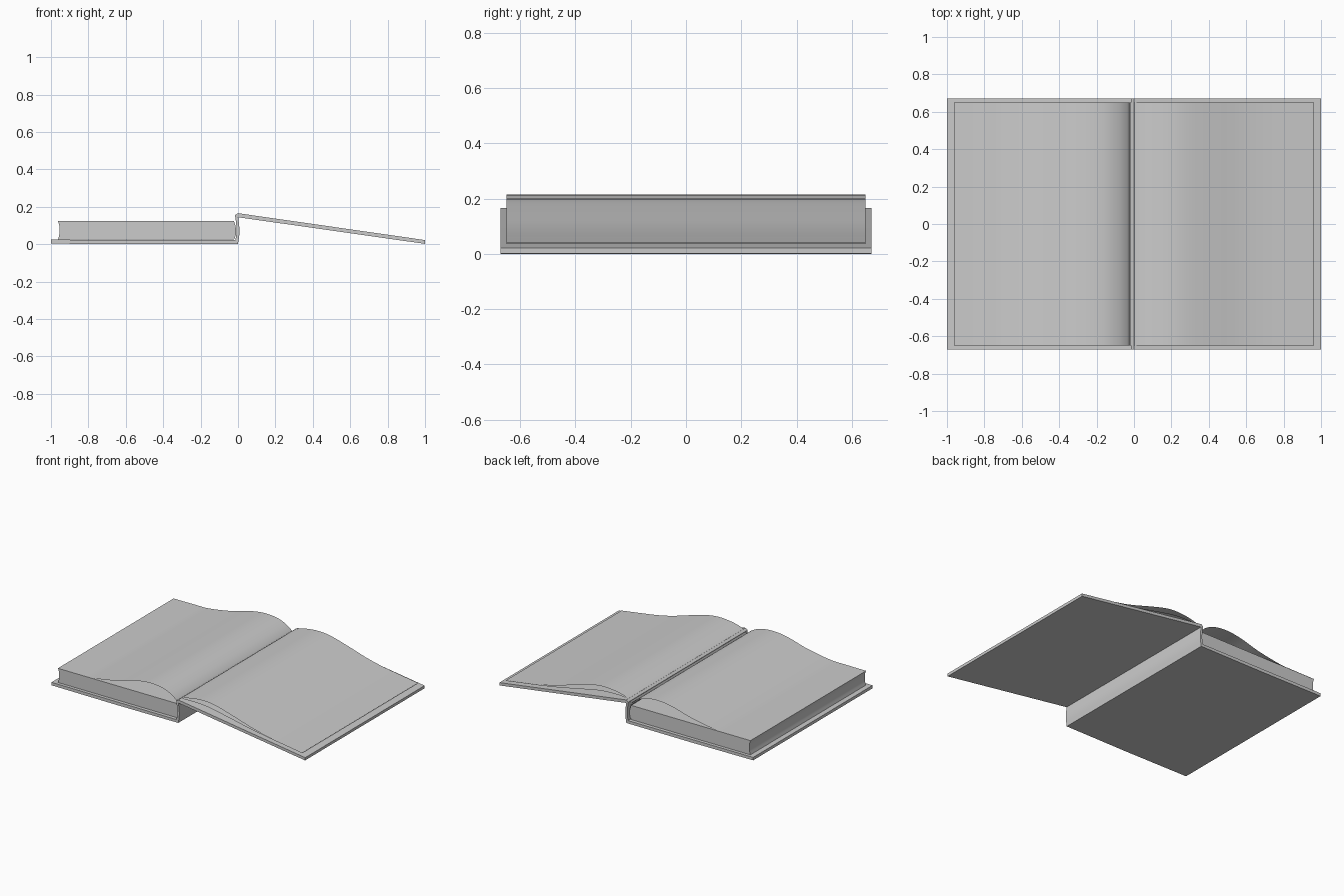
import bpy, bmesh
from mathutils import Vector

if "Cube" in bpy.data.objects:
    bpy.data.objects.remove(bpy.data.objects["Cube"])


def smooth_path(pts, n=6):
    """Catmull-Rom samples through (x, z) points."""
    p = [Vector(q) for q in pts]
    p = [2 * p[0] - p[1]] + p + [2 * p[-1] - p[-2]]
    out = []
    for a, b, c, d in zip(p, p[1:], p[2:], p[3:]):
        for i in range(n):
            t = i / n
            out.append(0.5 * (2 * b + (c - a) * t + (2 * a - 5 * b + 4 * c - d) * t * t
                              + (3 * b - a - 3 * c + d) * t ** 3))
    return out + [p[-2]]


def extrude_profile(name, pts, half, closed):
    """Sweep an x-z profile along y; closed profiles get end caps."""
    bm = bmesh.new()
    rows = [[bm.verts.new((x, y, z)) for x, z in pts] for y in (-half, half)]
    n = len(pts)
    for i in range(n if closed else n - 1):
        j = (i + 1) % n
        bm.faces.new((rows[0][i], rows[0][j], rows[1][j], rows[1][i]))
    if closed:
        for r in rows:
            bm.faces.new(r)
        bmesh.ops.recalc_face_normals(bm, faces=bm.faces)
    else:
        bm.normal_update()
        for f in bm.faces:
            if f.normal.z < 0 and abs(f.normal.z) > 0.05:
                bmesh.ops.reverse_faces(bm, faces=list(bm.faces))
                break
    me = bpy.data.meshes.new(name)
    bm.to_mesh(me)
    bm.free()
    ob = bpy.data.objects.new(name, me)
    bpy.context.collection.objects.link(ob)
    bpy.ops.object.select_all(action='DESELECT')
    ob.select_set(True)
    bpy.context.view_layer.objects.active = ob
    bpy.ops.object.shade_smooth_by_angle(angle=0.6)
    return ob


# Hard cover: flat left board, upright spine, sloping right board
spine_out = smooth_path([(0.0, 0.002), (0.007, 0.05), (0.007, 0.09), (0.001, 0.144)], 4)
spine_in = smooth_path([(-0.016, 0.155), (-0.009, 0.1), (-0.008, 0.06), (-0.014, 0.022)], 4)
cover = ([(-1, 0.003), (-0.5, 0.0)] + [tuple(p) for p in spine_out]
         + [(0.999, 0.002), (1.0, 0.022), (0.012, 0.164), (0.0, 0.166)]
         + [tuple(p) for p in spine_in] + [(-1, 0.024)])
extrude_profile("cover", cover, 0.672, True)

# Left page block with a hollow fore edge and rounded back
fore = smooth_path([(-0.963, 0.125), (-0.955, 0.095), (-0.955, 0.055), (-0.963, 0.024)], 4)
back = smooth_path([(-0.022, 0.024), (-0.012, 0.05), (-0.012, 0.09), (-0.022, 0.125)], 4)
extrude_profile("page_block", [tuple(p) for p in fore + back], 0.65, True)

# Loose curved leaves
leaves = {
    "left_leaf": [(-0.963, 0.126), (-0.8, 0.127), (-0.68, 0.130), (-0.5, 0.160),
                  (-0.36, 0.198), (-0.25, 0.214), (-0.15, 0.207), (-0.08, 0.182),
                  (-0.035, 0.150), (-0.023, 0.128)],
    "right_leaf": [(-0.022, 0.128), (-0.016, 0.150), (0.01, 0.170), (0.08, 0.190),
                   (0.18, 0.200), (0.28, 0.190), (0.42, 0.152), (0.56, 0.110),
                   (0.68, 0.083), (0.82, 0.061), (0.963, 0.040)],
    "right_under_leaf": [(-0.020, 0.128), (-0.012, 0.148), (0.02, 0.167), (0.10, 0.172),
                         (0.22, 0.165), (0.38, 0.134), (0.54, 0.101), (0.68, 0.077),
                         (0.82, 0.056), (0.963, 0.035)],
}
for name, pts in leaves.items():
    extrude_profile(name, smooth_path(pts), 0.65, False)
